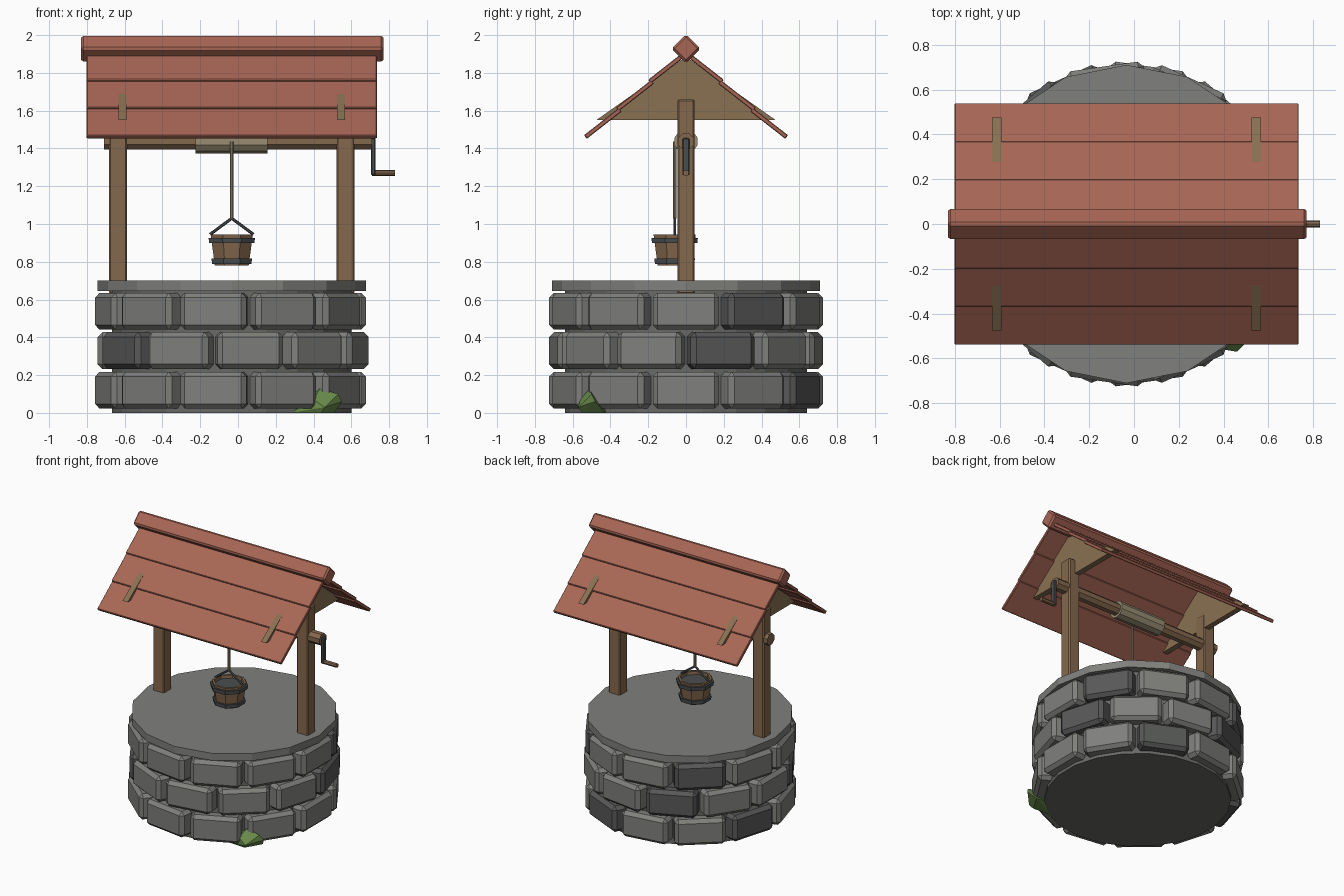
import bpy, bmesh, math
from mathutils import Matrix, Vector

if "Cube" in bpy.data.objects:
    bpy.data.objects.remove(bpy.data.objects["Cube"])

CX = -0.033          # centre line of the well
POST_X = 0.602       # post distance from the centre line


def mat(name, r, g, b):
    m = bpy.data.materials.new(name)
    m.diffuse_color = (r, g, b, 1)
    m.use_nodes = True
    m.node_tree.nodes["Principled BSDF"].inputs["Base Color"].default_value = m.diffuse_color
    return m


STONE = mat("grey stone", 0.215, 0.215, 0.205)
DARK = mat("dark stone", 0.095, 0.098, 0.095)
MORTAR = mat("mortar", 0.14, 0.14, 0.135)
ROOF = mat("red roof", 0.39, 0.133, 0.09)
WOOD = mat("brown wood", 0.235, 0.14, 0.075)
GABLE = mat("tan wood", 0.25, 0.165, 0.085)
ROPE = mat("rope", 0.32, 0.27, 0.17)
METAL = mat("dark metal", 0.07, 0.077, 0.08)
GREEN = mat("leaf green", 0.15, 0.27, 0.075)


def finish(bm, name, material, bevel=0):
    bmesh.ops.recalc_face_normals(bm, faces=bm.faces)
    me = bpy.data.meshes.new(name)
    bm.to_mesh(me)
    bm.free()
    me.materials.append(material)
    ob = bpy.data.objects.new(name, me)
    bpy.context.collection.objects.link(ob)
    if bevel:
        b = ob.modifiers.new("bevel", 'BEVEL')
        b.width = bevel
        b.segments = 1
    return ob


def box(name, material, center, size, rot=Matrix(), bevel=0):
    bm = bmesh.new()
    bmesh.ops.create_cube(bm, size=1)
    bmesh.ops.transform(bm, verts=bm.verts,
                        matrix=Matrix.Translation(center) @ rot @ Matrix.Diagonal((*size, 1)))
    return finish(bm, name, material, bevel)


def rod(name, material, a, b, r, sides=8, r2=None, turn=0):
    """Straight cylinder or cone between two points."""
    a, b = Vector(a), Vector(b)
    bm = bmesh.new()
    bmesh.ops.create_cone(bm, cap_ends=True, segments=sides, radius1=r,
                          radius2=r if r2 is None else r2, depth=(b - a).length)
    rot = (b - a).to_track_quat('Z', 'Y').to_matrix().to_4x4()
    bmesh.ops.transform(bm, verts=bm.verts, matrix=Matrix.Translation((a + b) / 2)
                        @ rot @ Matrix.Rotation(turn, 4, 'Z'))
    return finish(bm, name, material)


def lathe(name, material, center, profile, sides):
    """Closed ring of (radius, z) points turned around the vertical."""
    bm = bmesh.new()
    rings = []
    for i in range(sides):
        t = 2 * math.pi * (i + 0.5) / sides
        rings.append([bm.verts.new((center[0] + r * math.cos(t), center[1] + r * math.sin(t), z))
                      for r, z in profile])
    n = len(profile)
    for i in range(sides):
        p, q = rings[i], rings[(i + 1) % sides]
        for j in range(n):
            bm.faces.new((p[j], q[j], q[(j + 1) % n], p[(j + 1) % n]))
    return finish(bm, name, material)


# Well body and cover slab
rod("well_core", MORTAR, (CX, 0, 0), (CX, 0, 0.65), 0.64, 22)
rod("cover_slab", STONE, (CX, 0, 0.645), (CX, 0, 0.70), 0.71, 16)

# Three staggered courses of eleven stones
for row, z in enumerate((0.12, 0.33, 0.538)):
    for k in range(11):
        angle = (k + 0.5 * (row % 2)) * 2 * math.pi / 11
        is_dark = (k - row) % 3 == 2 and k < 7
        box("wall_stone", DARK if is_dark else STONE,
            (CX + 0.65 * math.cos(angle), 0.65 * math.sin(angle), z),
            (0.12, 0.352, 0.195), Matrix.Rotation(angle, 4, 'Z'), 0.025)

# Posts and triangular gable boards
for s in (-1, 1):
    box("post", WOOD, (CX + s * POST_X, 0, 1.145), (0.094, 0.092, 1.03), bevel=0.008)
    bm = bmesh.new()
    gx = CX + s * 0.579
    tri = bm.faces.new([bm.verts.new((gx - 0.021, y, z))
                        for y, z in ((-0.475, 1.55), (0.475, 1.55), (0, 1.885))])
    ext = bmesh.ops.extrude_face_region(bm, geom=[tri])
    bmesh.ops.translate(bm, vec=(0.042, 0, 0),
                        verts=[v for v in ext["geom"] if isinstance(v, bmesh.types.BMVert)])
    finish(bm, "gable_board", GABLE)

# Overlapping roof boards on both slopes
SLOPE = math.radians(38)
THICK = 0.024
for s in (-1, 1):
    for y, z, length in ((0.54, 1.47, 0.235), (0.37, 1.617, 0.235), (0.20, 1.764, 0.25)):
        cy = y - math.cos(SLOPE) * length / 2 - math.sin(SLOPE) * THICK / 2
        cz = z + math.sin(SLOPE) * length / 2 - math.cos(SLOPE) * THICK / 2
        box("roof_board", ROOF, (CX, s * cy, cz), (1.536, length, THICK),
            Matrix.Rotation(-s * SLOPE, 4, 'X'), 0.004)

# Ridge beam set on its corner
box("ridge_beam", ROOF, (CX + 0.003, 0, 1.928), (1.60, 0.108, 0.108),
    Matrix.Rotation(math.pi / 4, 4, 'X'), 0.012)

# Axle, rope roll and crank
AZ = 1.437
rod("axle", WOOD, (-0.71, 0, AZ), (0.71, 0, AZ), 0.045, 8, turn=math.pi / 8)
rod("rope_roll", ROPE, (-0.225, 0, AZ), (0.157, 0, AZ), 0.064, 10)
box("crank_arm", METAL, (0.716, 0, 1.357), (0.022, 0.036, 0.195), bevel=0.004)
rod("crank_handle", WOOD, (0.71, 0, 1.27), (0.83, 0, 1.27), 0.016, 8)

# Rope and bucket
BY = -0.06
rod("hanging_rope", ROPE, (CX, BY, 1.03), (CX, BY, AZ), 0.009, 8)
lathe("bucket", WOOD, (CX, BY),
      [(0, 0.78), (0.097, 0.78), (0.121, 0.945), (0.104, 0.945), (0.10, 0.91), (0, 0.91)], 8)
rod("bucket_water", METAL, (CX, BY, 0.90), (CX, BY, 0.922), 0.104, 8, turn=math.pi / 8)
for r, z in ((0.13, 0.913), (0.113, 0.803)):
    lathe("bucket_band", METAL, (CX, BY),
          [(r, z - 0.014), (r + 0.003, z + 0.014), (r - 0.02, z + 0.014), (r - 0.02, z - 0.014)], 8)
for s in (-1, 1):
    rod("bucket_handle", METAL, (CX + s * 0.115, BY, 0.945), (CX, BY, 1.03), 0.008, 6)

# Leafy clump at the foot of the wall
bm = bmesh.new()
for p in ((0.28, -0.54, 0), (0.40, -0.56, 0.07), (0.435, -0.51, 0.13), (0.55, -0.48, 0.06),
          (0.51, -0.43, 0), (0.46, -0.57, 0.03), (0.44, -0.55, 0), (0.53, -0.50, 0.10),
          (0.36, -0.42, 0.02)):
    bm.verts.new(p)
bmesh.ops.convex_hull(bm, input=bm.verts)
finish(bm, "leaf_clump", GREEN)
